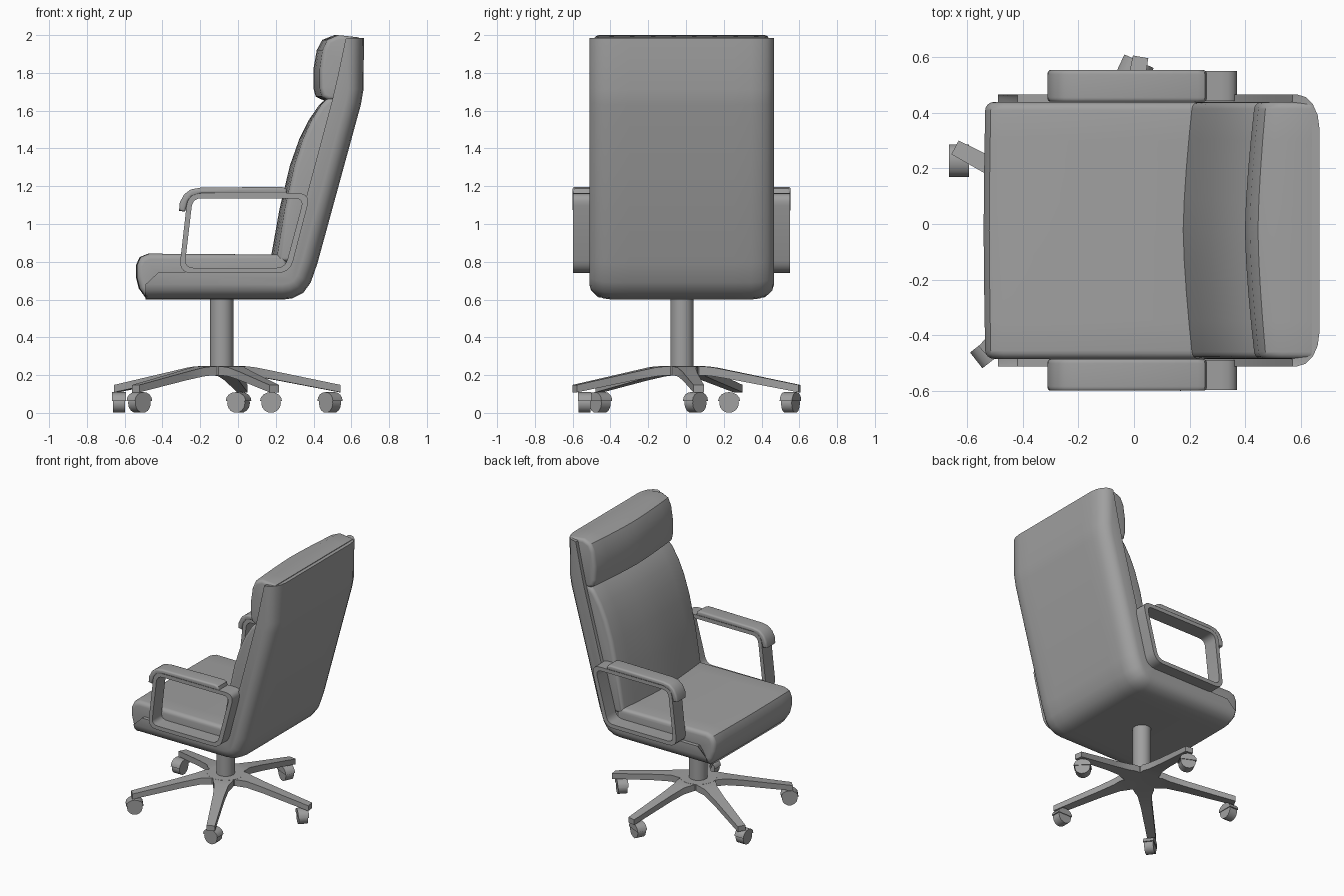
import bpy, bmesh, math
from mathutils import Vector, Matrix

cube = bpy.data.objects.get("Cube")
if cube:
    bpy.data.objects.remove(cube, do_unlink=True)

grey = bpy.data.materials.new("grey")
grey.use_nodes = True
grey.diffuse_color = (0.35, 0.35, 0.35, 1)
grey.node_tree.nodes["Principled BSDF"].inputs["Base Color"].default_value = (0.35, 0.35, 0.35, 1)

MID_Y = -0.023                     # centre line of the seat
HUB = Vector((-0.086, -0.021, 0))  # centre of the base


def finish(bm, name, angle=40):
    bmesh.ops.recalc_face_normals(bm, faces=bm.faces)
    mesh = bpy.data.meshes.new(name)
    bm.to_mesh(mesh)
    bm.free()
    obj = bpy.data.objects.new(name, mesh)
    bpy.context.collection.objects.link(obj)
    mesh.materials.append(grey)
    bpy.ops.object.select_all(action='DESELECT')
    obj.select_set(True)
    bpy.context.view_layer.objects.active = obj
    bpy.ops.object.shade_smooth_by_angle(angle=math.radians(angle))
    return obj


def skin(bm, loops):
    """Join neighbouring closed loops with quads."""
    for a, b in zip(loops, loops[1:]):
        for i in range(len(a)):
            k = (i + 1) % len(a)
            bm.faces.new((a[i], a[k], b[k], b[i]))


def inward(points, rim_count):
    """Mitred inward direction of each profile point; zero past the rounded rim."""
    n = len(points)
    area = sum(points[i - 1].cross(points[i]) for i in range(n))
    turn = 1 if area > 0 else -1
    sides = [(points[(i + 1) % n] - points[i]).normalized() for i in range(n)]
    normals = [Vector((-s.y, s.x)) * turn for s in sides]
    result = []
    for i in range(n):
        a, b = normals[i - 1], normals[i]
        if rim_count and i == 0:
            a = b
        if rim_count and i == rim_count - 1:
            b = a
        mitre = (a + b) / max(1 + a.dot(b), 0.5)
        result.append(mitre if not rim_count or i < rim_count else Vector((0, 0)))
    return result


def prism(name, profile, y, half, depth, width, rim_count=None, bulge=0, steps=8):
    """Extrude an (x, z) profile along y with a rounded rim and a bulging front."""
    points = [Vector(p) for p in profile]
    normals = inward(points, rim_count)
    left, right = min(p.x for p in points), max(p.x for p in points)
    arc = [math.pi / 2 * i / 4 for i in range(5)]
    end = [(half - width * (1 - math.cos(a)), depth * (1 - math.sin(a))) for a in arc]
    flat = half - width
    middle = [(flat * (2 * j / steps - 1), 0) for j in range(1, steps)]
    start = [(-half + width * (1 - math.sin(a)), depth * (1 - math.cos(a)))
             for a in reversed(arc)]
    start = [(-half + width * (1 - math.cos(a)), depth * (1 - math.sin(a))) for a in arc]
    stations = start + middle + [(half - width * (1 - math.cos(a)), depth * (1 - math.sin(a)))
                                 for a in reversed(arc)]
    bm = bmesh.new()
    rings = []
    for dy, inset in stations:
        push = bulge * (1 - abs(dy / half) ** 1.5)
        ring = []
        for p, nrm in zip(points, normals):
            q = p + nrm * inset
            ring.append(bm.verts.new((q.x - push * (right - p.x) / (right - left), y + dy, q.y)))
        rings.append(ring)
    skin(bm, rings)
    bm.faces.new(rings[0])
    bm.faces.new(rings[-1])
    return finish(bm, name)


def rounded(corners, radius, steps=5):
    """Round every corner of a closed polygon."""
    pts = []
    n = len(corners)
    for i in range(n):
        c = Vector(corners[i])
        a = c + (Vector(corners[i - 1]) - c).normalized() * radius
        b = c + (Vector(corners[(i + 1) % n]) - c).normalized() * radius
        for s in range(steps + 1):
            t = s / steps
            pts.append(a * (1 - t) ** 2 + c * 2 * t * (1 - t) + b * t ** 2)
    return pts


# Outer shell: one bent piece under the seat and behind the back
prism("shell", [(-0.49, 0.6), (0.24, 0.6), (0.29, 0.607), (0.345, 0.635), (0.385, 0.69),
                (0.42, 0.79), (0.65, 1.63), (0.664, 1.71), (0.667, 1.985),
                (0.57, 1.98), (0.53, 1.79), (0.5, 1.66), (0.27, 0.8), (0.22, 0.745),
                (-0.42, 0.745)], MID_Y, 0.489, 0.08, 0.12, rim_count=9)

# Cushions
prism("seat_cushion", [(-0.485, 0.61), (-0.52, 0.66), (-0.535, 0.72), (-0.535, 0.78),
                       (-0.515, 0.825), (-0.47, 0.843), (0.25, 0.838), (0.28, 0.7),
                       (-0.4, 0.7)], MID_Y, 0.462, 0.03, 0.03, bulge=0.006)
prism("back_cushion", [(0.205, 0.8), (0.25, 1.08), (0.3, 1.31), (0.345, 1.45),
                       (0.39, 1.55), (0.44, 1.63), (0.48, 1.67), (0.54, 1.67),
                       (0.32, 0.8)], MID_Y, 0.462, 0.025, 0.025, bulge=0.035)
prism("headrest", [(0.445, 1.675), (0.435, 1.72), (0.435, 1.82), (0.45, 1.92),
                   (0.475, 1.975), (0.53, 2.0), (0.64, 1.988), (0.64, 1.75),
                   (0.6, 1.66), (0.48, 1.655)], MID_Y, 0.462, 0.022, 0.025, bulge=0.036)

# Arms: a flat closed band with a padded top on each side
OUTER = [(-0.313, 0.74), (0.275, 0.74), (0.385, 1.163), (-0.265, 1.163)]
INNER = [(-0.283, 0.768), (0.25, 0.768), (0.348, 1.136), (-0.24, 1.136)]
PAD = [(-0.312, 1.07), (-0.308, 1.115), (-0.285, 1.157), (-0.25, 1.183), (-0.2, 1.192),
       (0.23, 1.197), (0.255, 1.187), (0.262, 1.16), (-0.2, 1.16), (-0.245, 1.145),
       (-0.265, 1.12), (-0.28, 1.065)]
for side, label in ((1, "left"), (-1, "right")):
    y = MID_Y + side * 0.52
    bm = bmesh.new()
    loops = [[bm.verts.new((p.x, y + dy, p.y)) for p in rounded(shape, r)]
             for shape, r, dy in ((OUTER, 0.07, -0.054), (OUTER, 0.07, 0.054),
                                  (INNER, 0.048, 0.054), (INNER, 0.048, -0.054))]
    skin(bm, loops + loops[:1])
    finish(bm, label + "_arm_frame")
    prism(label + "_arm_pad", PAD, y, 0.057, 0.01, 0.016, steps=2)


def cylinder(name, radius, z0, z1, sides):
    bm = bmesh.new()
    bmesh.ops.create_cone(bm, cap_ends=True, segments=sides, radius1=radius, radius2=radius,
                          depth=z1 - z0,
                          matrix=Matrix.Translation(HUB + Vector((0, 0, (z0 + z1) / 2))))
    return finish(bm, name)


# Column and hub
cylinder("column", 0.062, 0.21, 0.62, 24)
cylinder("hub", 0.125, 0.2, 0.247, 20)


def caster(name, centre, turn):
    """A wheel under a half-round hood, its axle turned about z."""
    place = Matrix.Translation(centre) @ Matrix.Rotation(turn, 4, 'Z')
    axle = Matrix.Rotation(math.pi / 2, 4, 'Y')
    bm = bmesh.new()
    bmesh.ops.create_cone(bm, cap_ends=True, segments=14, radius1=0.052, radius2=0.052,
                          depth=0.062, matrix=place @ axle)
    finish(bm, name + "_wheel", 30)
    bm = bmesh.new()
    arc = [math.pi * i / 8 for i in range(9)]
    ends = [[bm.verts.new(place @ Vector((x, 0.058 * math.cos(a), 0.012 + 0.046 * math.sin(a))))
             for a in arc] for x in (-0.036, 0.036)]
    skin(bm, ends)
    for end in ends:
        bm.faces.new(end)
    finish(bm, name + "_hood", 30)


# Five legs: distance, half width, top and bottom of each section
SECTIONS = [(0.0, 0.08, 0.247, 0.2), (0.13, 0.066, 0.246, 0.199), (0.18, 0.048, 0.24, 0.193),
            (0.3, 0.038, 0.216, 0.172), (0.632, 0.028, 0.148, 0.109)]
CASTERS = [(0.487, 0.05, 45), (0.003, 0.553, 65), (-0.63, 0.228, 0),
           (-0.522, -0.455, -52), (0.175, -0.537, 90)]
for i, (cx, cy, axle) in enumerate(CASTERS):
    place = Matrix.Translation(HUB) @ Matrix.Rotation(math.radians(8 + 72 * i), 4, 'Z')
    bm = bmesh.new()
    rings = [[bm.verts.new(place @ Vector(p)) for p in
              ((r, -w, lo), (r, w, lo), (r, w, hi), (r, -w, hi))]
             for r, w, hi, lo in SECTIONS]
    skin(bm, rings)
    bm.faces.new(rings[0])
    bm.faces.new(rings[-1])
    finish(bm, f"leg_{i + 1}", 30)
    caster(f"caster_{i + 1}", Vector((cx, cy, 0.052)), math.radians(axle))
